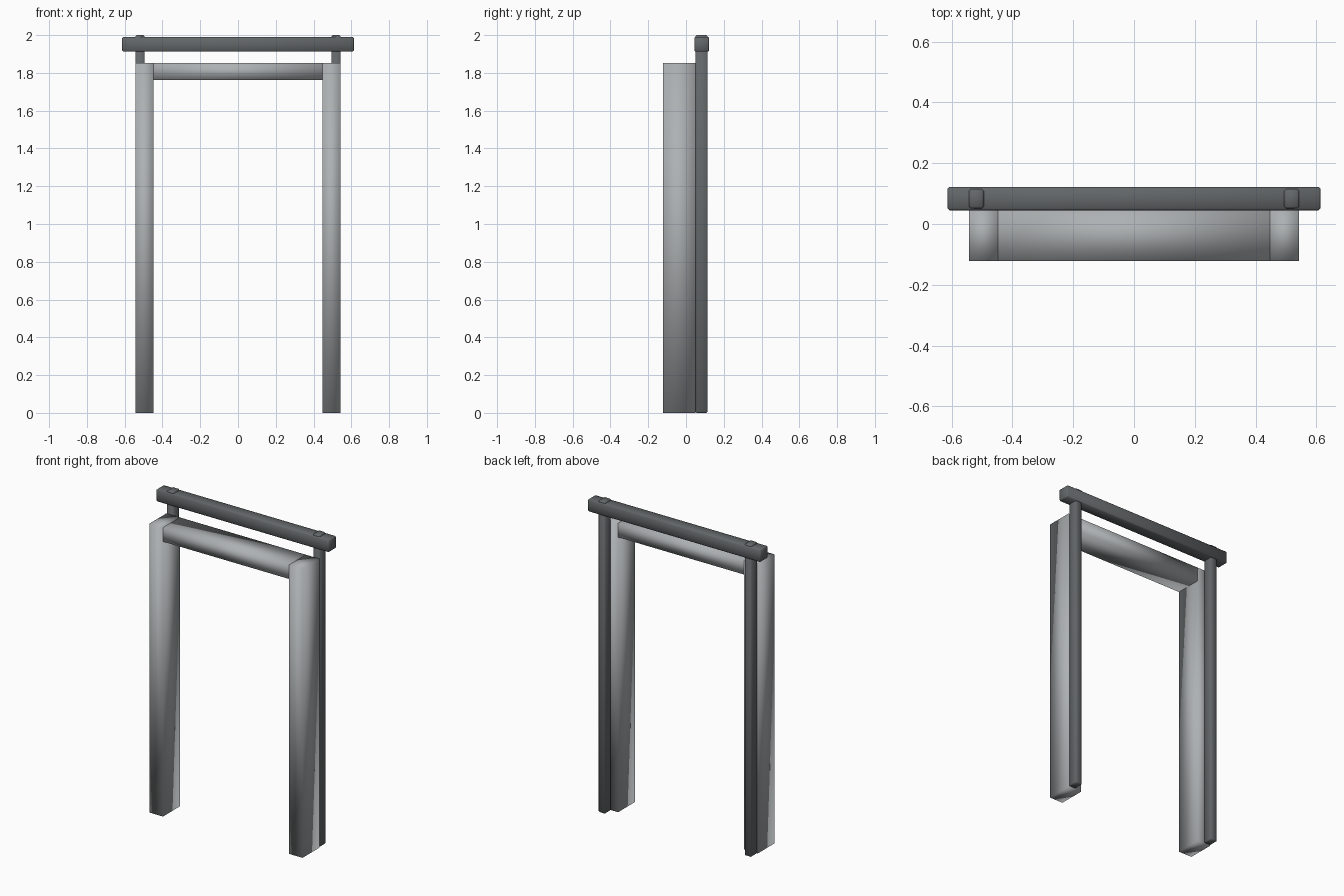
import bpy
import bmesh
from mathutils import Vector

cube = bpy.data.objects.get("Cube")
if cube:
    bpy.data.objects.remove(cube, do_unlink=True)


def material(name, color):
    mat = bpy.data.materials.new(name)
    mat.use_nodes = True
    mat.diffuse_color = color
    mat.node_tree.nodes["Principled BSDF"].inputs["Base Color"].default_value = color
    return mat


light_grey = material("light grey", (0.42, 0.44, 0.45, 1))
dark_grey = material("dark grey", (0.125, 0.135, 0.14, 1))


def box(name, low, high, mat, bevel=0):
    """Softly shaded box between two opposite corners."""
    low, high = Vector(low), Vector(high)
    bm = bmesh.new()
    bmesh.ops.create_cube(bm, size=1)
    bmesh.ops.scale(bm, vec=high - low, verts=bm.verts)
    bmesh.ops.translate(bm, vec=(low + high) / 2, verts=bm.verts)
    if bevel:
        bmesh.ops.bevel(bm, geom=bm.edges[:], offset=bevel, segments=1,
                        affect='EDGES')
    for face in bm.faces:
        face.smooth = True
    mesh = bpy.data.meshes.new(name)
    bm.to_mesh(mesh)
    bm.free()
    mesh.materials.append(mat)
    obj = bpy.data.objects.new(name, mesh)
    bpy.context.collection.objects.link(obj)
    return obj


# Door frame: two deep posts joined by a lintel, with a rod behind each post
for side, sign in (("left", 1), ("right", -1)):
    def pair(inner, outer):
        return sorted((sign * inner, sign * outer))

    x0, x1 = pair(0.447, 0.543)
    box(side + "_post", (x0, -0.122, 0), (x1, 0.049, 1.853), light_grey)
    x0, x1 = pair(0.494, 0.543)
    box(side + "_rod", (x0, 0.051, 0), (x1, 0.115, 2), dark_grey, 0.006)

box("lintel", (-0.447, -0.122, 1.763), (0.447, 0.049, 1.853), light_grey)

# Crossbar carried by the rods
box("crossbar", (-0.613, 0.045, 1.912), (0.613, 0.122, 1.991), dark_grey, 0.006)
